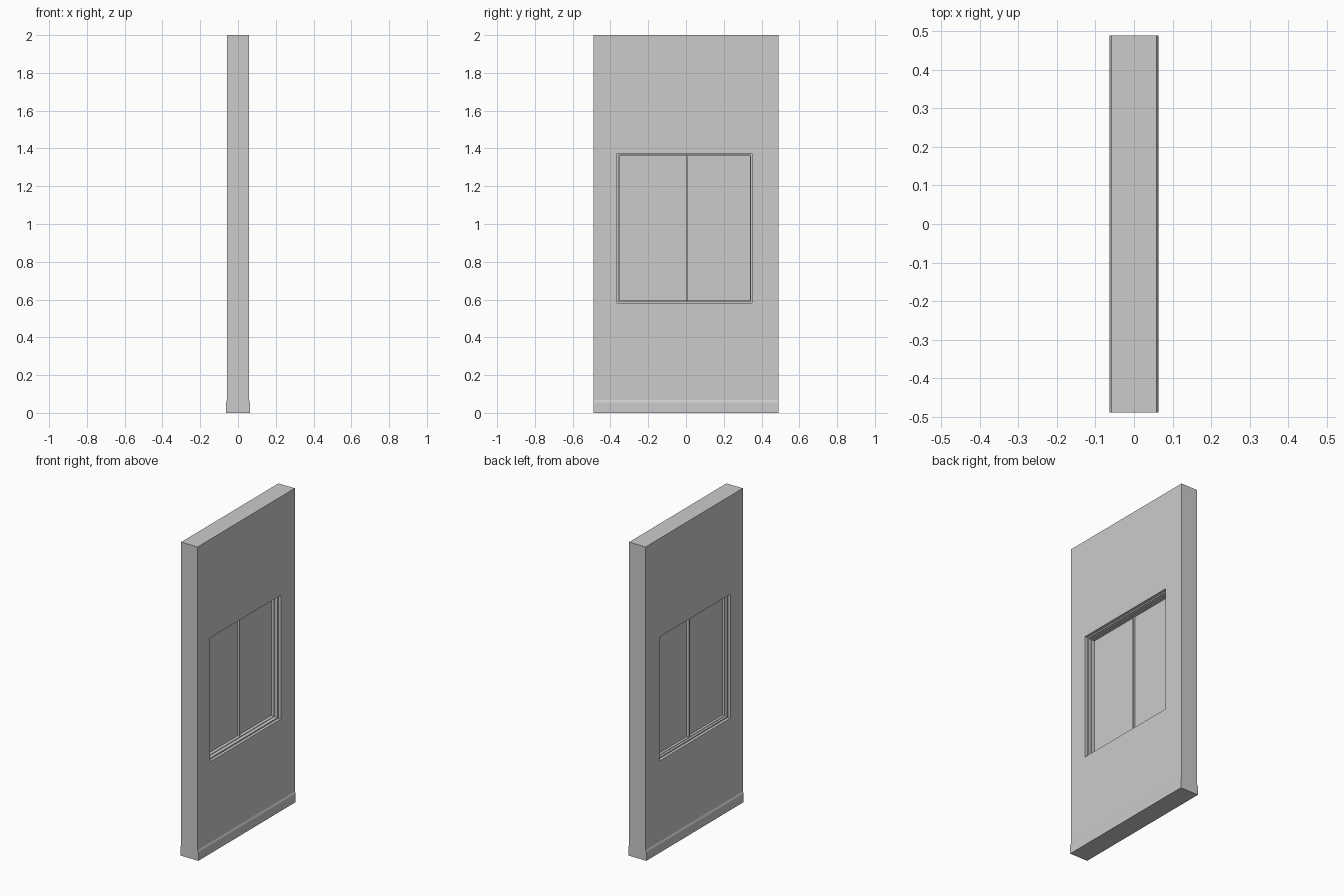
import bpy, bmesh

if "Cube" in bpy.data.objects:
    bpy.data.objects.remove(bpy.data.objects["Cube"])

WX, WY, H = 0.058, 0.49, 2.0        # wall half thickness, half width, height
OPEN = (-0.365, 0.35, 0.582, 1.372)  # opening: y0, y1, z0, z1


def finish(name, bm):
    bmesh.ops.recalc_face_normals(bm, faces=bm.faces)
    me = bpy.data.meshes.new(name)
    bm.to_mesh(me)
    bm.free()
    ob = bpy.data.objects.new(name, me)
    bpy.context.collection.objects.link(ob)
    return ob


def inset(r, d):
    return (r[0] + d, r[1] - d, r[2] + d, r[3] - d)


def corners(r):
    return [(r[0], r[2]), (r[1], r[2]), (r[1], r[3]), (r[0], r[3])]


def ring(name, outer, inner, x0, x1):
    """Rectangular frame in the YZ plane, extruded along X."""
    bm = bmesh.new()
    loops = [[bm.verts.new((x, y, z)) for y, z in corners(r)]
             for x, r in ((x0, outer), (x1, outer), (x1, inner), (x0, inner))]
    for k in range(4):
        a, b = loops[k], loops[(k + 1) % 4]
        for i in range(4):
            j = (i + 1) % 4
            bm.faces.new((a[i], a[j], b[j], b[i]))
    return finish(name, bm)


def prism(name, profile, y0, y1):
    """XZ profile extruded along Y."""
    bm = bmesh.new()
    f = bm.faces.new([bm.verts.new((x, y0, z)) for x, z in profile])
    ext = bmesh.ops.extrude_face_region(bm, geom=[f])["geom"]
    bmesh.ops.translate(bm, vec=(0, y1 - y0, 0),
                        verts=[v for v in ext if isinstance(v, bmesh.types.BMVert)])
    return finish(name, bm)


def box(name, x0, x1, r):
    return prism(name, [(x0, r[2]), (x1, r[2]), (x1, r[3]), (x0, r[3])], r[0], r[1])


# Wall with window opening
ring("wall", (-WY, WY, 0, H), OPEN, -WX, WX)

# Skirting on both faces, with a small chamfer on top
skirting = prism("skirting", [(WX, 0), (0.0635, 0), (0.0635, 0.055), (WX, 0.068)], -WY, WY)
skirting.modifiers.new("mirror", 'MIRROR')

# Stepped window frame
ring("outer_frame", OPEN, inset(OPEN, 0.008), -0.040, 0.040)
ring("inner_frame", inset(OPEN, 0.008), inset(OPEN, 0.012), -0.026, 0.018)

# Two panes with a centre bar
y0, y1, z0, z1 = inset(OPEN, 0.012)
MID, HALF = 0.003, 0.004
box("centre_bar", -0.026, 0.010, (MID - HALF, MID + HALF, z0, z1))
box("left_pane", -0.010, -0.002, (y0, MID - HALF, z0, z1))
box("right_pane", -0.010, -0.002, (MID + HALF, y1, z0, z1))
